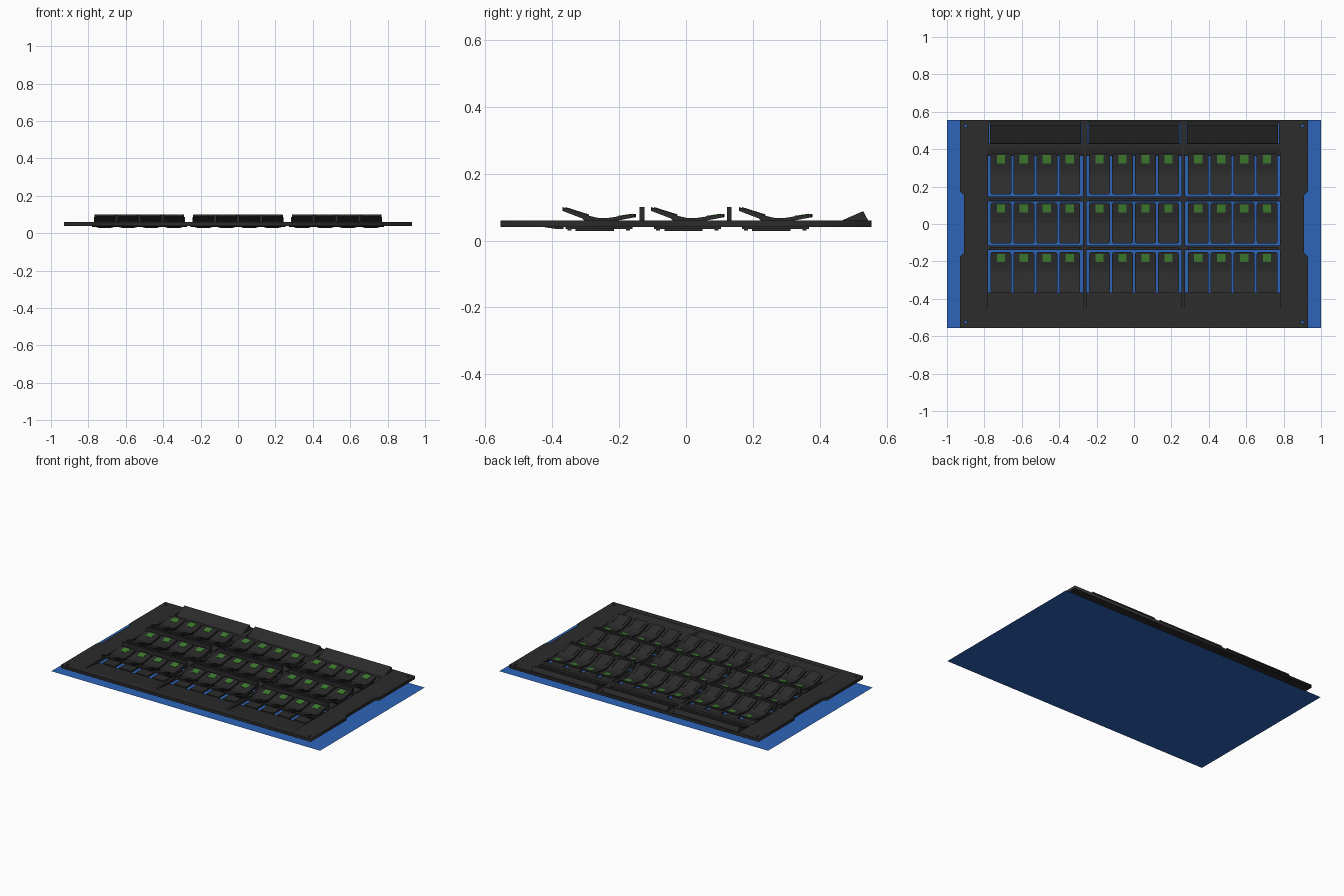
import bpy, bmesh, math

if "Cube" in bpy.data.objects:
    bpy.data.objects.remove(bpy.data.objects["Cube"])


def material(name, rgb):
    m = bpy.data.materials.new(name)
    m.diffuse_color = (*rgb, 1)
    m.use_nodes = True
    m.node_tree.nodes["Principled BSDF"].inputs["Base Color"].default_value = m.diffuse_color
    return m


DARK = material("charcoal", (0.025, 0.025, 0.025))
BLUE = material("blue", (0.026, 0.13, 0.49))
GREEN = material("green", (0.05, 0.21, 0.03))


def place(name, mesh, loc=(0, 0, 0)):
    ob = bpy.data.objects.new(name, mesh)
    ob.location = loc
    bpy.context.collection.objects.link(ob)
    return ob


def add_prism(bm, pts, x0, x1):
    """Extrude a (y, z) profile along x."""
    a = [bm.verts.new((x0, y, z)) for y, z in pts]
    b = [bm.verts.new((x1, y, z)) for y, z in pts]
    bm.faces.new(a)
    bm.faces.new(b[::-1])
    for i in range(len(a)):
        j = (i + 1) % len(a)
        bm.faces.new((a[j], a[i], b[i], b[j]))


def add_box(bm, x0, x1, y0, y1, z0, z1):
    add_prism(bm, [(y0, z0), (y1, z0), (y1, z1), (y0, z1)], x0, x1)


def to_mesh(bm, name, mat):
    bmesh.ops.recalc_face_normals(bm, faces=bm.faces)
    me = bpy.data.meshes.new(name)
    bm.to_mesh(me)
    bm.free()
    me.materials.append(mat)
    return me


COLS = (-0.5275, 0, 0.5275)
ROWS = (-0.26, 0.005, 0.268)
HALF = 0.254

# blue backing sheet, a single flat face
bm = bmesh.new()
bm.faces.new([bm.verts.new((x, y, 0)) for x, y in
              ((-1, -0.556), (1, -0.556), (1, 0.556), (-1, 0.556))])
me = bpy.data.meshes.new("backing_sheet")
bm.to_mesh(me)
bm.free()
me.materials.append(BLUE)
place("backing_sheet", me)

# face panel: filled outline with side notches, openings and screw holes
cu = bpy.data.curves.new("panel_outline", 'CURVE')
cu.dimensions = '2D'
cu.fill_mode = 'BOTH'
cu.extrude = 0.01


def outline(pts):
    sp = cu.splines.new('POLY')
    sp.points.add(len(pts) - 1)
    for p, (x, y) in zip(sp.points, pts):
        p.co = (x, y, 0, 1)
    sp.use_cyclic_u = True


def rect(x0, x1, y0, y1):
    outline([(x0, y0), (x1, y0), (x1, y1), (x0, y1)])


side = [(0.93, -0.555), (0.93, -0.175), (0.91, -0.155),
        (0.91, 0.155), (0.93, 0.175), (0.93, 0.555)]
outline(side + [(-x, y) for x, y in reversed(side)])
for cx in COLS:
    for y0, y1 in ((-0.515, -0.14), (-0.116, 0.12), (0.148, 0.408)):
        rect(cx - HALF, cx + HALF, y0, y1)
    rect(cx - 0.248, cx + 0.248, 0.43, 0.54)
for sx in (-1, 1):
    for sy in (-1, 1):
        outline([(sx * 0.9 + 0.008 * math.cos(k * math.pi / 6),
                  sy * 0.525 + 0.008 * math.sin(k * math.pi / 6)) for k in range(12)])
tmp = bpy.data.objects.new("panel_outline", cu)
bpy.context.collection.objects.link(tmp)
dg = bpy.context.evaluated_depsgraph_get()
panel = bpy.data.meshes.new_from_object(tmp.evaluated_get(dg))
bpy.data.objects.remove(tmp)
panel.materials.clear()
panel.materials.append(DARK)
place("face_panel", panel, (0, 0, 0.05))

# rocker key: dished profile with rounded ends
bm = bmesh.new()
add_prism(bm, [(-0.11, 0.1), (-0.08, 0.091), (-0.03, 0.074), (0, 0.067), (0.03, 0.068),
               (0.11, 0.08), (0.11, 0.07), (0.045, 0.058), (0.03, 0.044),
               (-0.03, 0.044), (-0.05, 0.066), (-0.11, 0.089)], -0.056, 0.056)
ends = [e for e in bm.edges if all(abs(abs(v.co.y) - 0.11) < 1e-4 for v in e.verts)
        and abs(e.verts[0].co.x - e.verts[1].co.x) < 1e-4]
bmesh.ops.bevel(bm, geom=ends, offset=0.012, segments=2, profile=0.5, affect='EDGES')
# grip ribs on the raised end
for x in (-0.038, 0.038):
    add_prism(bm, [(-0.1, 0.094), (-0.03, 0.072), (-0.03, 0.078), (-0.1, 0.1)],
              x - 0.003, x + 0.003)
key = to_mesh(bm, "rocker_key", DARK)

# key housing under the panel
bm = bmesh.new()
add_box(bm, -0.045, 0.045, -0.1, 0.1, 0.034, 0.046)
add_box(bm, -0.035, 0.035, -0.07, 0.045, 0.029, 0.035)
for y in (-0.095, 0.08):
    add_box(bm, -0.045, 0.045, y, y + 0.012, 0.03, 0.035)
housing = to_mesh(bm, "key_housing", DARK)

# green label window on the low end of the key
bm = bmesh.new()
add_prism(bm, [(0.056, 0.07), (0.1, 0.0766), (0.1, 0.0805), (0.056, 0.0739)], -0.022, 0.022)
label = to_mesh(bm, "key_label", GREEN)

for cx in COLS:
    for cy in ROWS:
        for k in (-1.5, -0.5, 0.5, 1.5):
            loc = (cx + k * 0.1227, cy, 0)
            for name, mesh in (("rocker_key", key), ("key_housing", housing),
                               ("key_label", label)):
                place(name, mesh, loc)

# per-column parts: dividers, front and rear ramps, sloped rear header
bm = bmesh.new()
for y in (-0.139, 0.122):
    add_box(bm, -0.239, 0.239, y, y + 0.0145, 0.045, 0.1)
divider = to_mesh(bm, "row_divider", DARK)

bm = bmesh.new()
add_prism(bm, [(-0.517, 0.059), (-0.366, 0.043), (-0.366, 0.035), (-0.385, 0.034),
               (-0.43, 0.041), (-0.517, 0.045)], -HALF, HALF)
front = to_mesh(bm, "front_ramp", DARK)

bm = bmesh.new()
add_prism(bm, [(0.41, 0.059), (0.363, 0.048), (0.363, 0.04), (0.41, 0.042)], -HALF, HALF)
rear = to_mesh(bm, "rear_ramp", DARK)

bm = bmesh.new()
add_prism(bm, [(0.428, 0.041), (0.432, 0.045), (0.53, 0.088), (0.545, 0.06),
               (0.545, 0.041)], -0.243, 0.243)
header = to_mesh(bm, "rear_header", DARK)

for cx in COLS:
    for name, mesh in (("row_divider", divider), ("front_ramp", front),
                       ("rear_ramp", rear), ("rear_header", header)):
        place(name, mesh, (cx, 0, 0))
